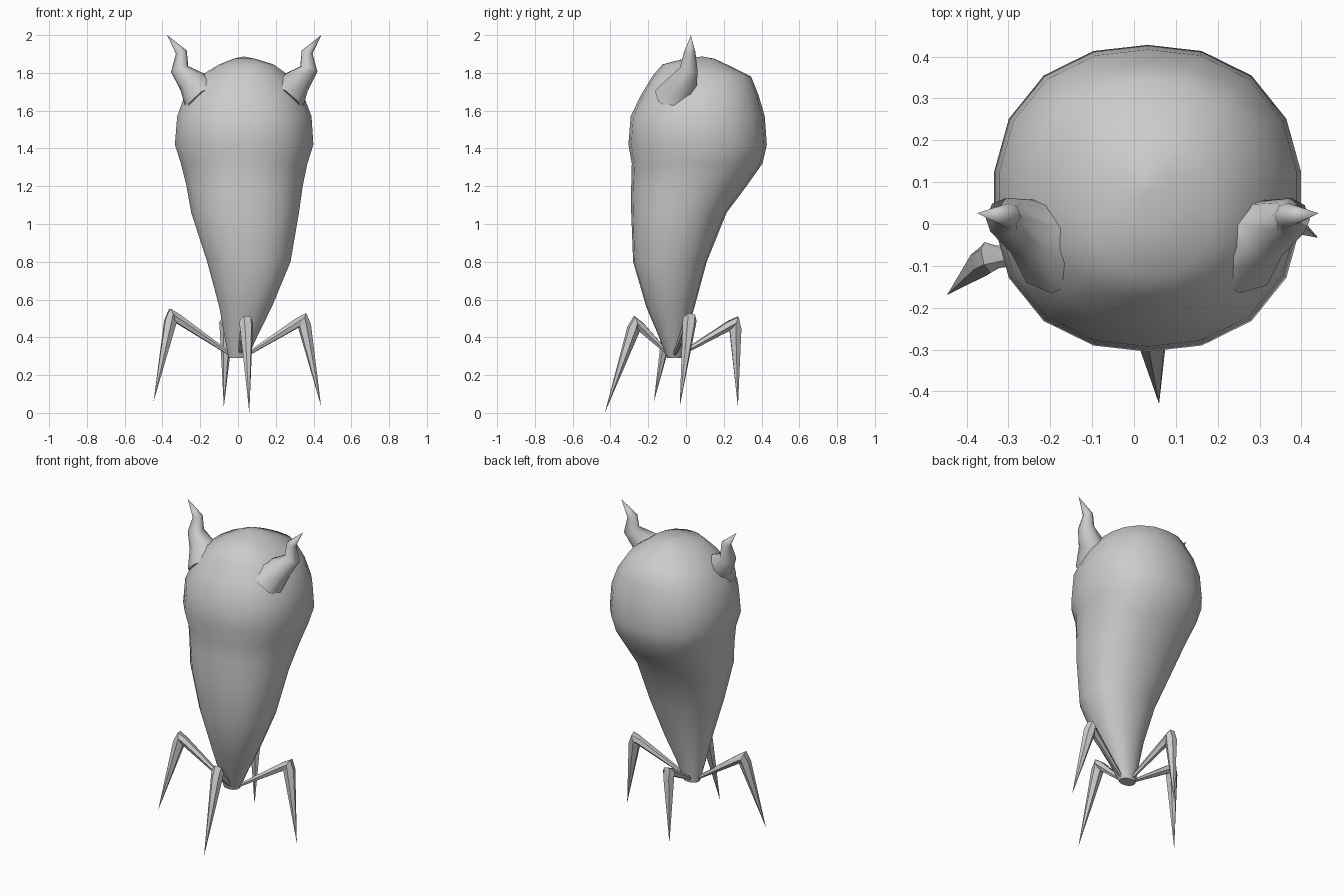
import bpy, bmesh, math
from mathutils import Vector

if "Cube" in bpy.data.objects:
    bpy.data.objects.remove(bpy.data.objects["Cube"])

grey = bpy.data.materials.new("plain grey")
grey.diffuse_color = (0.6, 0.6, 0.6, 1)
grey.use_nodes = True
grey.node_tree.nodes["Principled BSDF"].inputs["Base Color"].default_value = grey.diffuse_color


def loft(name, rings, angle):
    """Skin a list of equal-length closed rings and cap both ends."""
    bm = bmesh.new()
    loops = [[bm.verts.new(p) for p in ring] for ring in rings]
    n = len(loops[0])
    for a, b in zip(loops, loops[1:]):
        for i in range(n):
            j = (i + 1) % n
            bm.faces.new((a[i], a[j], b[j], b[i]))
    bm.faces.new(loops[0][::-1])
    bm.faces.new(loops[-1])
    bmesh.ops.remove_doubles(bm, verts=bm.verts, dist=0.0005)
    bmesh.ops.recalc_face_normals(bm, faces=bm.faces)
    mesh = bpy.data.meshes.new(name)
    bm.to_mesh(mesh)
    bm.free()
    mesh.materials.append(grey)
    ob = bpy.data.objects.new(name, mesh)
    bpy.context.collection.objects.link(ob)
    bpy.ops.object.select_all(action='DESELECT')
    ob.select_set(True)
    bpy.context.view_layer.objects.active = ob
    bpy.ops.object.shade_smooth_by_angle(angle=math.radians(angle))
    return ob


def tube(name, path, radii, sides, angle):
    """Tapered tube along a path, its rings mitred at the bends."""
    pts = [Vector(p) for p in path]
    segs = [(b - a).normalized() for a, b in zip(pts, pts[1:])]
    tans = [segs[0]] + [(a + b).normalized() for a, b in zip(segs, segs[1:])] + [segs[-1]]
    u = tans[0].orthogonal().normalized()
    rings = []
    for k, (p, t, r) in enumerate(zip(pts, tans, radii)):
        if k:
            u = tans[k - 1].rotation_difference(t) @ u
        v = t.cross(u)
        r = max(r, 0.0001)
        rings.append([p + r * (math.cos(a) * u + math.sin(a) * v)
                      for a in (2 * math.pi * i / sides for i in range(sides))])
    return loft(name, rings, angle)


# Body: height, left, right, front, back
profile = [
    (0.29, -0.05, 0.05, -0.10, -0.02),
    (0.42, -0.075, 0.11, -0.15, 0.005),
    (0.56, -0.10, 0.18, -0.21, 0.045),
    (0.80, -0.165, 0.28, -0.28, 0.11),
    (1.06, -0.25, 0.325, -0.29, 0.215),
    (1.20, -0.275, 0.345, -0.29, 0.32),
    (1.32, -0.305, 0.37, -0.287, 0.405),
    (1.42, -0.337, 0.402, -0.305, 0.428),
    (1.57, -0.325, 0.392, -0.293, 0.417),
    (1.68, -0.285, 0.35, -0.24, 0.385),
    (1.78, -0.21, 0.28, -0.18, 0.345),
    (1.845, -0.10, 0.19, -0.125, 0.215),
    (1.875, -0.025, 0.09, -0.01, 0.15),
    (1.886, 0.025, 0.035, 0.08, 0.09),
]
SIDES = 18
rings = []
for z, x0, x1, y0, y1 in profile:
    ring = []
    for i in range(SIDES):
        a = 2 * math.pi * (i + 0.5) / SIDES
        c, s = math.cos(a), math.sin(a)
        # slightly squared oval
        k = (abs(c) ** 2.3 + abs(s) ** 2.3) ** (-1 / 2.3)
        ring.append(((x0 + x1) / 2 + k * c * (x1 - x0) / 2,
                     (y0 + y1) / 2 + k * s * (y1 - y0) / 2, z))
    rings.append(ring)
loft("body", rings, 60)

# Horns, mirrored about the head centre
for side, name in ((-1, "left_horn"), (1, "right_horn")):
    path = [(0.21, -0.06, 1.66), (0.275, -0.015, 1.75), (0.342, 0.015, 1.82),
            (0.333, 0.02, 1.91), (0.408, 0.026, 2.0)]
    tube(name, [(0.033 + side * x, y, z) for x, y, z in path],
         [0.115, 0.077, 0.048, 0.03, 0], 8, 50)

# Legs: hip, knee, foot
legs = {
    "front_leg": ((0.01, -0.09, 0.31), (0.043, -0.265, 0.48), (0.06, -0.43, 0.0)),
    "back_leg": ((-0.01, -0.03, 0.31), (-0.06, 0.26, 0.48), (-0.075, 0.275, 0.03)),
    "left_leg": ((-0.04, -0.06, 0.31), (-0.35, -0.08, 0.52), (-0.447, -0.17, 0.06)),
    "right_leg": ((0.05, -0.06, 0.31), (0.345, 0.02, 0.495), (0.44, -0.033, 0.035)),
}
for name, (hip, knee, foot) in legs.items():
    h, k, f = Vector(hip), Vector(knee), Vector(foot)
    before = k + (h - k).normalized() * 0.03
    after = k + (f - k).normalized() * 0.035
    tube(name, [h, before, k, after, f], [0.01, 0.027, 0.038, 0.036, 0], 6, 50)
